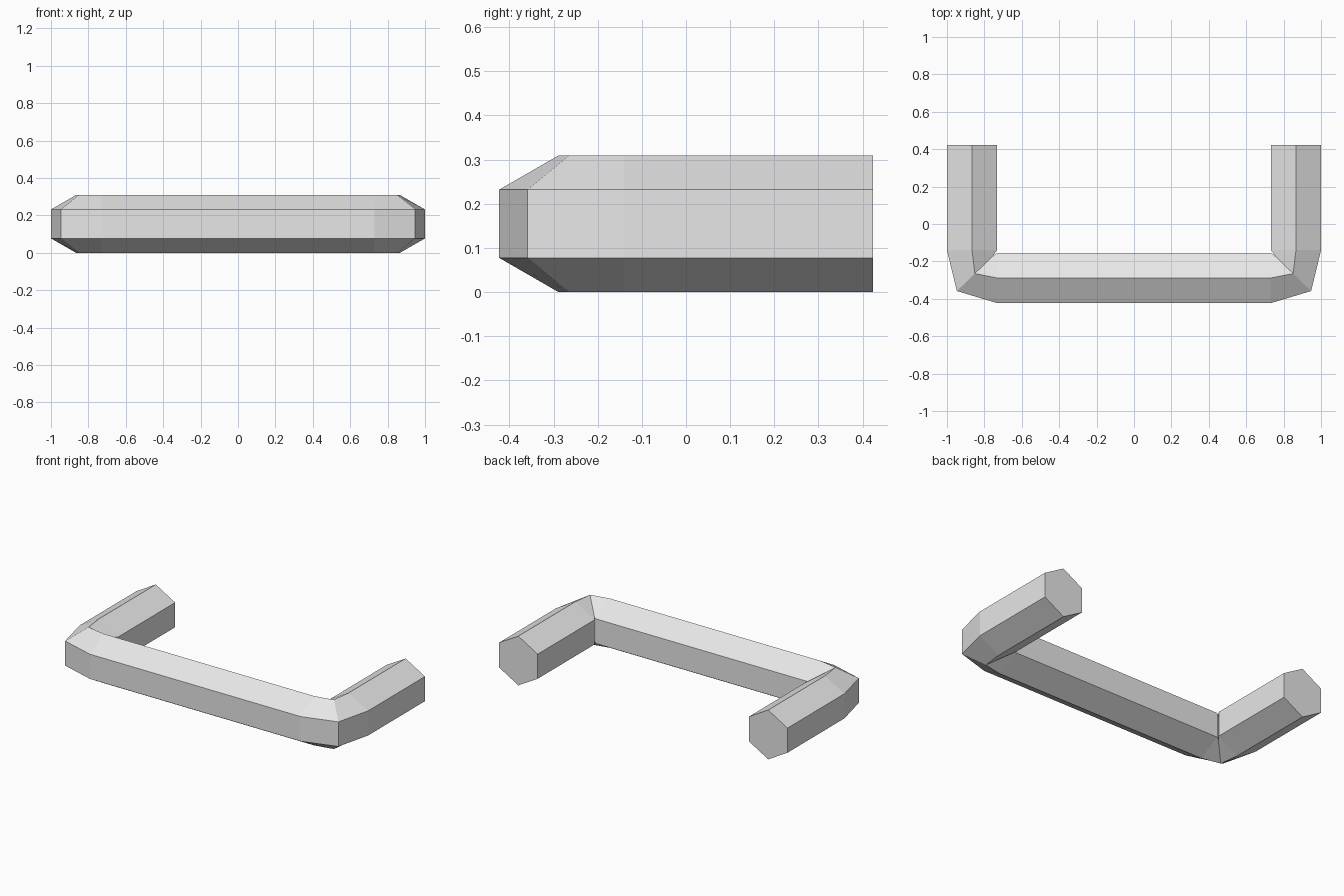
import bpy
import bmesh
from mathutils import Vector

cube = bpy.data.objects.get("Cube")
if cube:
    bpy.data.objects.remove(cube, do_unlink=True)

HALF_WIDTH = 0.134
HEIGHT = 0.309

# Plain grey finish
grey = bpy.data.materials.new("light_grey")
grey.use_nodes = True
colour = (0.8, 0.8, 0.8, 1.0)
grey.diffuse_color = colour
bsdf = next(n for n in grey.node_tree.nodes if n.type == 'BSDF_PRINCIPLED')
bsdf.inputs["Base Color"].default_value = colour

# Path centre and outward direction of each section, from left tip to bar
half_path = [
    ((0.866, 0.423), (1, 0)),
    ((0.866, -0.14), (1, 0)),
    ((0.851, -0.265), (0.70, -0.68)),
    ((0.731, -0.289), (0, -1)),
]
mirrored = [((-c[0], c[1]), (-d[0], d[1])) for c, d in reversed(half_path)]

# Hexagonal section: (outward offset, height), standing on an edge
hexagon = [(0, 0), (1, 0.25), (1, 0.75), (0, 1), (-1, 0.75), (-1, 0.25)]

# Sweep the section along the whole handle
bm = bmesh.new()
rings = []
for centre, outward in half_path + mirrored:
    c, d = Vector(centre), Vector(outward).normalized()
    ring = []
    for side, level in hexagon:
        p = c + d * side * HALF_WIDTH
        ring.append(bm.verts.new((p.x, p.y, level * HEIGHT)))
    rings.append(ring)

for a, b in zip(rings, rings[1:]):
    for i in range(6):
        j = (i + 1) % 6
        bm.faces.new((a[i], a[j], b[j], b[i]))

# Flat end caps
bm.faces.new(rings[0])
bm.faces.new(rings[-1])
bmesh.ops.recalc_face_normals(bm, faces=bm.faces)

mesh = bpy.data.meshes.new("handle")
bm.to_mesh(mesh)
bm.free()
mesh.materials.append(grey)
handle = bpy.data.objects.new("handle", mesh)
bpy.context.collection.objects.link(handle)
